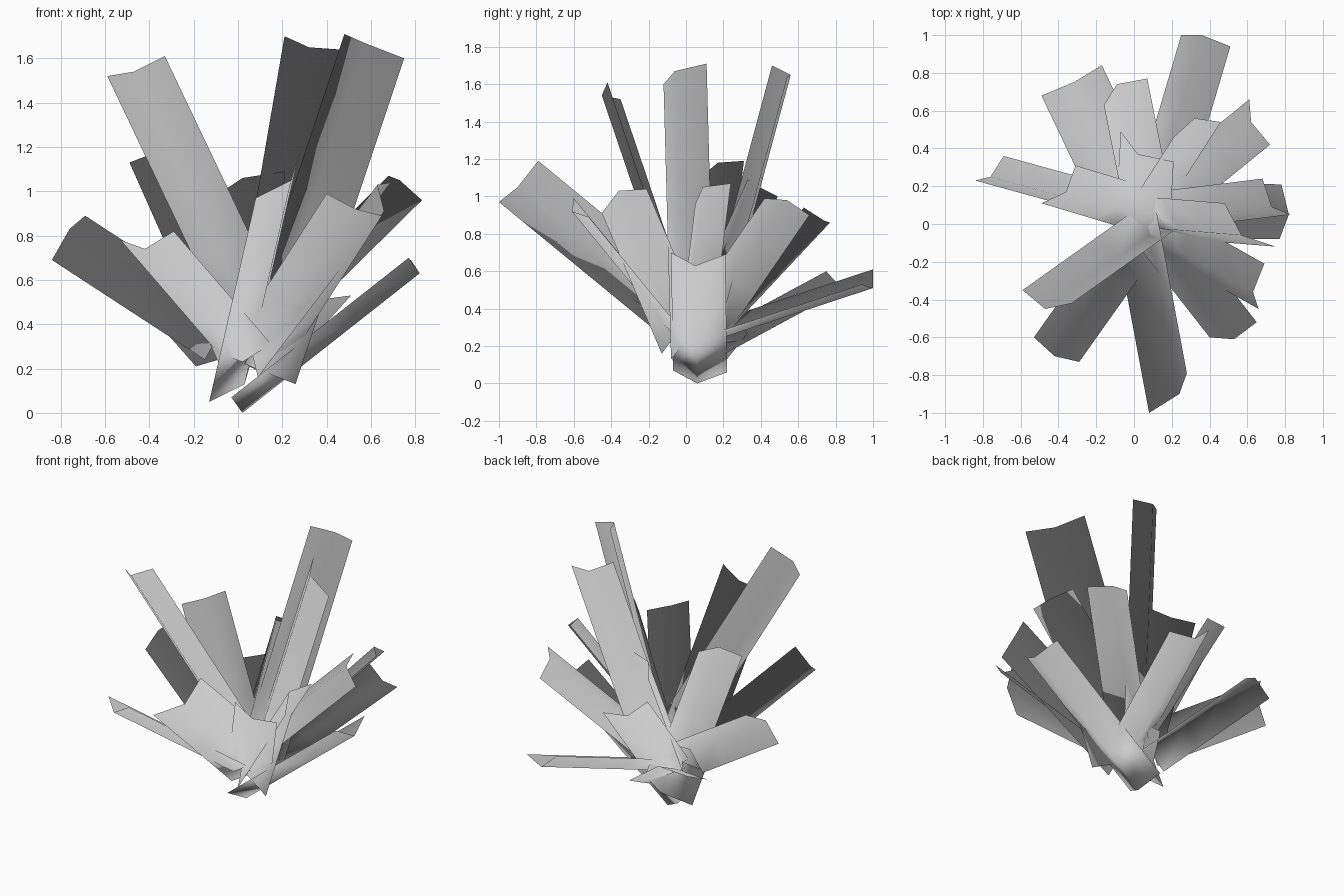
import bpy
from mathutils import Vector

cube = bpy.data.objects.get("Cube")
if cube:
    bpy.data.objects.remove(cube, do_unlink=True)

grey = bpy.data.materials.new("leaf_grey")
grey.use_nodes = True
grey.diffuse_color = (.6, .6, .6, 1)
grey.node_tree.nodes["Principled BSDF"].inputs["Base Color"].default_value = (.6, .6, .6, 1)

HEART = Vector((.05, .05, .15))
ROWS = 4


def leaf(name, left_tip, rib_tip, right_tip, rib_root):
    """Straight strip folded along its rib, running from the root to a ragged tip."""
    rib, root = Vector(rib_tip), Vector(rib_root)
    verts, faces = [], []
    for row in range(ROWS):
        t = row / (ROWS - 1)
        centre = root.lerp(rib, t)
        for tip in (left_tip, rib_tip, right_tip):
            verts.append(centre + (Vector(tip) - rib))
    for row in range(ROWS - 1):
        for col in range(2):
            a = row * 3 + col
            faces.append((a, a + 1, a + 4, a + 3))
    mesh = bpy.data.meshes.new(name)
    mesh.from_pydata(verts, [], faces)
    mesh.update()
    # Keep the upper side as the face front
    if sum(p.normal.z * p.area for p in mesh.polygons) < 0:
        mesh.flip_normals()
    for p in mesh.polygons:
        p.use_smooth = True
    # Foliage shading: normals fan out from the heart of the plant
    mesh.normals_split_custom_set_from_vertices([(v - HEART).normalized() for v in verts])
    mesh.materials.append(grey)
    obj = bpy.data.objects.new(name, mesh)
    bpy.context.scene.collection.objects.link(obj)


# Tall upright leaves
leaf("tall_left_leaf", left_tip=(.48, .11, 1.71), rib_tip=(.57, -.06, 1.67),
     right_tip=(.75, -.12, 1.60), rib_root=(.08, -.02, .2))
leaf("tall_back_leaf", left_tip=(.21, .46, 1.70), rib_tip=(.32, .56, 1.65),
     right_tip=(.46, .54, 1.64), rib_root=(.07, .17, .2))
leaf("tall_right_leaf", left_tip=(-.59, -.35, 1.52), rib_tip=(-.47, -.45, 1.54),
     right_tip=(-.33, -.42, 1.61), rib_root=(.12, -.03, .3))

# Middle ring, front half
leaf("front_leaf", left_tip=(.08, -1, .97), rib_tip=(.24, -.9, 1.05),
     right_tip=(.28, -.79, 1.19), rib_root=(.03, .22, .13))
leaf("front_left_leaf", left_tip=(.4, -.6, .99), rib_tip=(.53, -.61, .92),
     right_tip=(.65, -.52, .89), rib_root=(.1, -.06, .25))
leaf("inner_left_leaf", left_tip=(.69, -.21, 1.04), rib_tip=(.63, -.36, 1.03),
     right_tip=(.66, -.45, .91), rib_root=(.06, -.04, .28))
leaf("front_right_leaf", left_tip=(-.53, -.6, .78), rib_tip=(-.42, -.7, .74),
     right_tip=(-.29, -.73, .82), rib_root=(.02, -.08, .23))

# Middle ring, back half
leaf("side_left_leaf", left_tip=(.68, .24, 1.07), rib_tip=(.73, .09, 1.05),
     right_tip=(.83, .05, .96), rib_root=(.0, .0, .33))
leaf("back_left_leaf", left_tip=(.61, .66, .9), rib_tip=(.62, .54, .98),
     right_tip=(.72, .42, .99), rib_root=(.08, .1, .34))
leaf("inner_back_leaf", left_tip=(-.07, .49, 1.0), rib_tip=(.02, .37, 1.06),
     right_tip=(.21, .33, 1.09), rib_root=(.0, .04, .33))
leaf("back_leaf", left_tip=(-.16, .63, .94), rib_tip=(-.09, .74, .87),
     right_tip=(.07, .77, .86), rib_root=(.03, .14, .23))
leaf("inner_right_leaf", left_tip=(-.49, .11, 1.13), rib_tip=(-.36, .17, 1.18),
     right_tip=(-.31, .31, 1.19), rib_root=(.04, .05, .28))

# Low spreading leaves
leaf("low_left_leaf", left_tip=(.77, -.08, .7), rib_tip=(.82, .05, .63),
     right_tip=(.78, .21, .69), rib_root=(.02, .06, .0))
leaf("low_back_leaf", left_tip=(.25, 1, .61), rib_tip=(.36, 1, .51),
     right_tip=(.51, .94, .53), rib_root=(.1, .12, .22))
leaf("low_back_right_leaf", left_tip=(-.49, .68, .55), rib_tip=(-.32, .75, .6),
     right_tip=(-.17, .84, .5), rib_root=(-.02, .12, .26))
leaf("low_right_leaf", left_tip=(-.84, .23, .69), rib_tip=(-.76, .25, .83),
     right_tip=(-.69, .36, .89), rib_root=(-.07, .06, .38))
